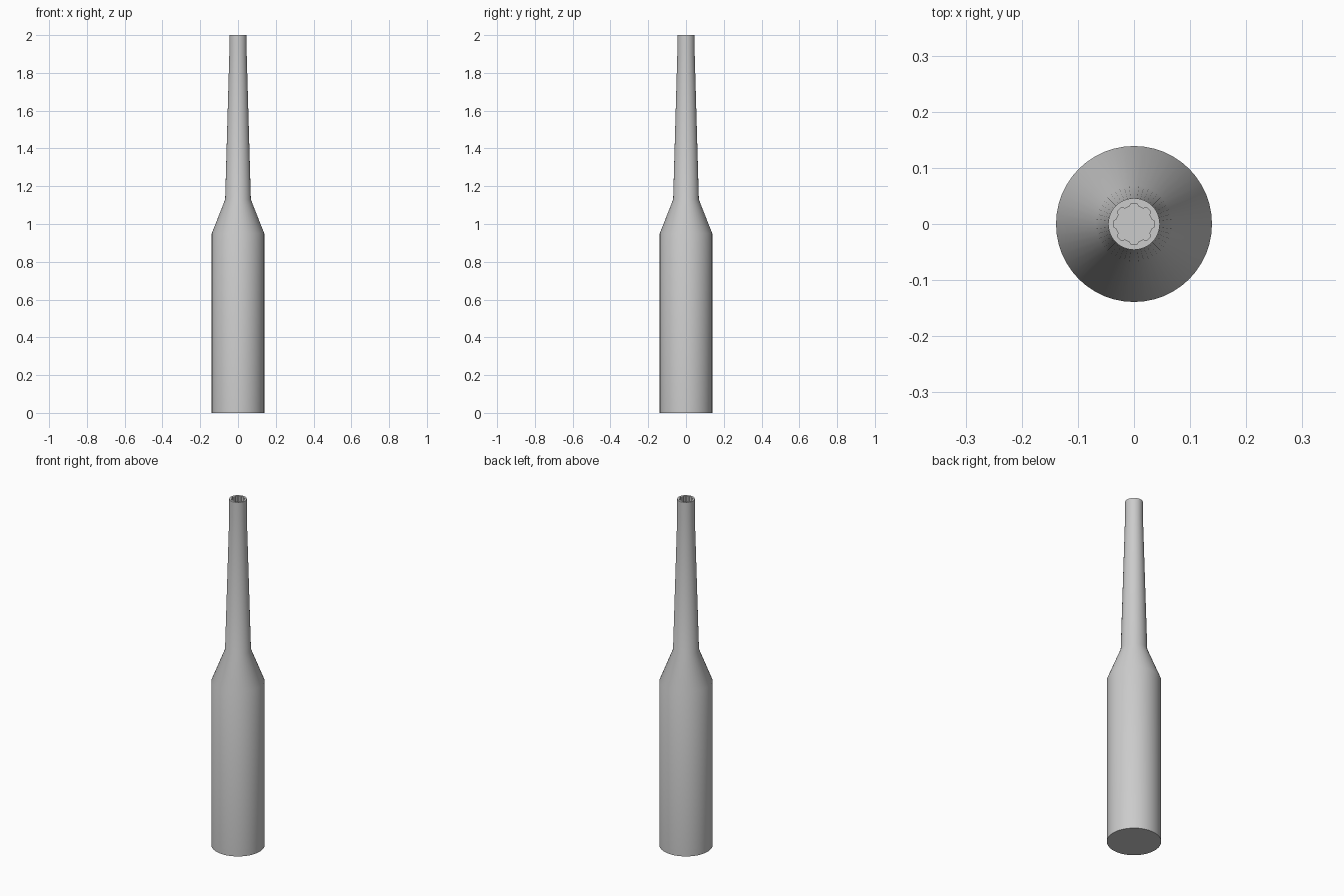
import bpy
import bmesh
from math import cos, sin, tau, radians

cube = bpy.data.objects.get("Cube")
if cube:
    bpy.data.objects.remove(cube)

SIDES = 48
LOBES = 8
PER_LOBE = SIDES // LOBES

# Single plain metal colour
steel = bpy.data.materials.new("grey_steel")
steel.use_nodes = True
steel.diffuse_color = (0.6, 0.6, 0.6, 1)
steel.node_tree.nodes["Principled BSDF"].inputs["Base Color"].default_value = (0.6, 0.6, 0.6, 1)


def round_radius(r):
    return lambda i: r


def splined_radius(i):
    """Recess outline: wide lobes separated by inward teeth."""
    return 0.037 if (i + 1) % PER_LOBE < 3 else 0.032


def add_ring(bm, radius, z):
    ring = []
    for i in range(SIDES):
        a = tau * i / SIDES
        ring.append(bm.verts.new((radius(i) * cos(a), radius(i) * sin(a), z)))
    return ring


bm = bmesh.new()

# Outer profile: body, shoulder, tapered neck, straight tip
profile = [(0.139, 0), (0.139, 0.95), (0.068, 1.13), (0.046, 1.9), (0.046, 2)]
rings = [add_ring(bm, round_radius(r), z) for r, z in profile]

# Splined drive recess in the tip
rings += [add_ring(bm, splined_radius, z) for z in (2, 1.9)]

for low, high in zip(rings, rings[1:]):
    for i in range(SIDES):
        j = (i + 1) % SIDES
        bm.faces.new((low[i], low[j], high[j], high[i]))

# Flat base and recess floor
bm.faces.new(rings[0][::-1])
bm.faces.new(rings[-1])
bmesh.ops.recalc_face_normals(bm, faces=bm.faces)

mesh = bpy.data.meshes.new("socket_shaft")
bm.to_mesh(mesh)
bm.free()
mesh.materials.append(steel)
shaft = bpy.data.objects.new("socket_shaft", mesh)
bpy.context.collection.objects.link(shaft)

bpy.ops.object.select_all(action='DESELECT')
shaft.select_set(True)
bpy.context.view_layer.objects.active = shaft
bpy.ops.object.shade_smooth_by_angle(angle=radians(30))
